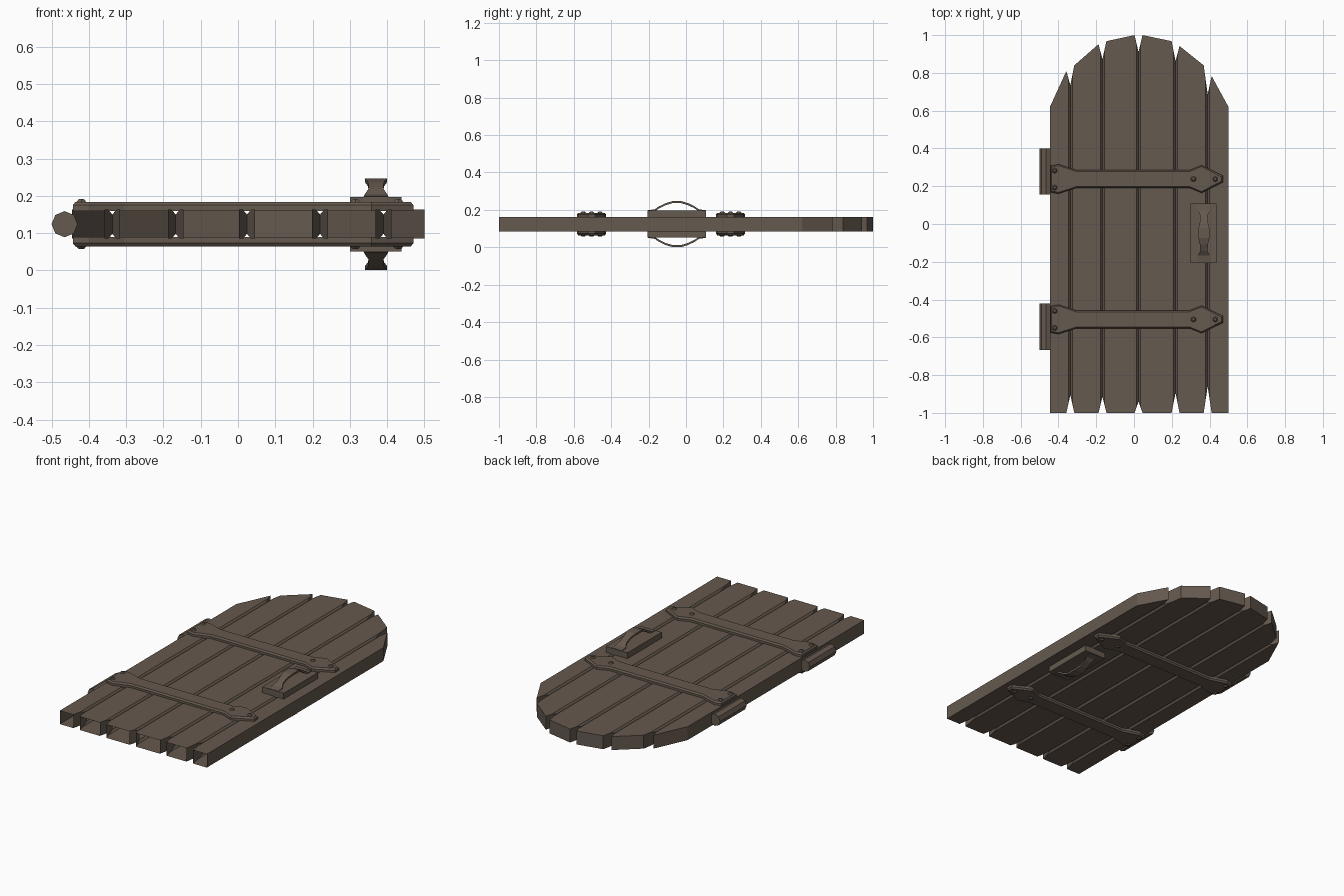
import bpy, bmesh, math
from mathutils import Matrix, Vector

if "Cube" in bpy.data.objects:
    bpy.data.objects.remove(bpy.data.objects["Cube"])

MID = 0.124      # height of the door's middle plane
HALF = 0.039     # half thickness of the planks

brown = bpy.data.materials.new("dark_brown_wood")
brown.diffuse_color = (0.13, 0.10, 0.077, 1)
brown.use_nodes = True
brown.node_tree.nodes["Principled BSDF"].inputs["Base Color"].default_value = brown.diffuse_color


def finish(bm, name):
    bmesh.ops.remove_doubles(bm, verts=bm.verts, dist=0.0002)
    bmesh.ops.recalc_face_normals(bm, faces=bm.faces)
    me = bpy.data.meshes.new(name)
    bm.to_mesh(me)
    bm.free()
    me.materials.append(brown)
    ob = bpy.data.objects.new(name, me)
    ob.location.z = MID
    bpy.context.collection.objects.link(ob)
    return ob


def face(bm, pts):
    return bm.faces.new([bm.verts.new(p) for p in pts])


# planks: gap centre x, lower notch y, upper notch y, arch y left and right of gap
GAPS = [(-0.337, -0.905, 0.735, 0.81, 0.84),
        (-0.167, -0.915, 0.873, 0.952, 0.968),
        (0.024, -0.94, 0.91, 1.0, 1.0),
        (0.22, -0.895, 0.862, 0.968, 0.942),
        (0.39, -0.86, 0.687, 0.84, 0.783)]
H, G, TIP = 0.021, 0.011, 0.026


def plank_side(bm, gap, left):
    """Groove wall on one side of a gap; returns the outline going up in y."""
    b, low, high, yl, yr = gap
    s, top = (1, yr) if left else (-1, yl)
    f = (H - G) / H
    e0, e1 = (b + s * H, -1), (b + s * H, top)
    g0, g1 = (b + s * G, -1 + f * (low + 1)), (b + s * G, top - f * (top - high))
    for e, g, y in ((e0, g0, low), (e1, g1, high)):
        face(bm, [(*e, HALF), (*g, HALF), (b, y, TIP),
                  (b, y, -TIP), (*g, -HALF), (*e, -HALF)])
    for k in (1, -1):
        face(bm, [(*g0, k * HALF), (*g1, k * HALF), (b, high, k * TIP), (b, low, k * TIP)])
    return [e0, g0, g1, e1]


def outer_side(bm, x):
    e0, e1 = (x, -1), (x, 0.62)
    face(bm, [(*e0, HALF), (*e1, HALF), (*e1, -HALF), (*e0, -HALF)])
    return [e0, e1]


bm = bmesh.new()
for i in range(6):
    left = plank_side(bm, GAPS[i - 1], True) if i else outer_side(bm, -0.445)
    right = plank_side(bm, GAPS[i], False) if i < 5 else outer_side(bm, 0.5)
    for k in (1, -1):
        face(bm, [(*p, k * HALF) for p in right + left[::-1]])
    # arched end cap; the foot end stays open
    a, b = left[-1], right[-1]
    face(bm, [(*a, HALF), (*b, HALF), (*b, -HALF), (*a, -HALF)])
finish(bm, "door_planks")

# iron straps with flared ends, on both faces
STRAP = [(-0.443, 0.07), (-0.40, 0.078), (-0.305, 0.047), (0.294, 0.047),
         (0.358, 0.073), (0.47, 0.018)]
RIVETS = [(-0.42, 0.045), (-0.42, -0.045), (0.315, 0), (0.43, 0)]


def strap(cy, s, name):
    bm = bmesh.new()
    rings = []
    for z, inset in ((HALF - 0.004, 0), (HALF + 0.012, 0), (HALF + 0.021, 0.007)):
        pts = [(x, w - inset) for x, w in STRAP]
        pts[0] = (pts[0][0] + inset, pts[0][1])
        pts[-1] = (pts[-1][0] - inset, pts[-1][1])
        loop = pts + [(x, -w) for x, w in pts[::-1]]
        rings.append([bm.verts.new((x, cy + y, s * z)) for x, y in loop])
    n = len(rings[0])
    for r0, r1 in zip(rings, rings[1:]):
        for j in range(n):
            bm.faces.new((r0[j], r0[(j + 1) % n], r1[(j + 1) % n], r1[j]))
    bm.faces.new(rings[0])
    bm.faces.new(rings[-1])
    # low rivet heads
    for x, y in RIVETS:
        bmesh.ops.create_cone(bm, cap_ends=True, segments=6, radius1=0.018, radius2=0.008,
                              depth=0.01, matrix=Matrix.Translation((x, cy + y, s * 0.062))
                              @ Matrix.Rotation(0 if s > 0 else math.pi, 4, 'X'))
    finish(bm, name)


# handle: backing plate and arched grip; path as (distance from middle, height, half width)
GRIP = [(0.153, 0.074, 0.033), (0.118, 0.079, 0.031), (0.095, 0.095, 0.020),
        (0.06, 0.112, 0.021), (0.025, 0.1225, 0.029)]


def handle(s, name):
    bm = bmesh.new()
    bmesh.ops.create_cube(bm, size=1, matrix=Matrix.Translation((0.369, -0.049, s * 0.054))
                          @ Matrix.Diagonal((0.138, 0.314, 0.038, 1)))
    path = GRIP + [(-d, z, w) for d, z, w in GRIP[::-1]]
    rings = []
    for d, z, w in path:
        rings.append([bm.verts.new((0.37 + x, -0.049 + d, s * h)) for x, h in
                      ((-w, z - 0.011), (w, z - 0.011), (w, z), (-w, z))])
    for r0, r1 in zip(rings, rings[1:]):
        for j in range(4):
            bm.faces.new((r0[j], r0[(j + 1) % 4], r1[(j + 1) % 4], r1[j]))
    bm.faces.new(rings[0])
    bm.faces.new(rings[-1])
    finish(bm, name)


for s, side in ((1, "top"), (-1, "under")):
    strap(0.238, s, "upper_strap_" + side)
    strap(-0.505, s, "lower_strap_" + side)
    handle(s, "handle_" + side)

# eight-sided hinge barrels
for cy, name in ((0.279, "upper_hinge"), (-0.544, "lower_hinge")):
    bm = bmesh.new()
    bmesh.ops.create_cone(bm, cap_ends=True, segments=8, radius1=0.035, radius2=0.035,
                          depth=0.244, matrix=Matrix.Translation((-0.465, cy, 0))
                          @ Matrix.Rotation(math.pi / 2, 4, 'X'))
    finish(bm, name)
